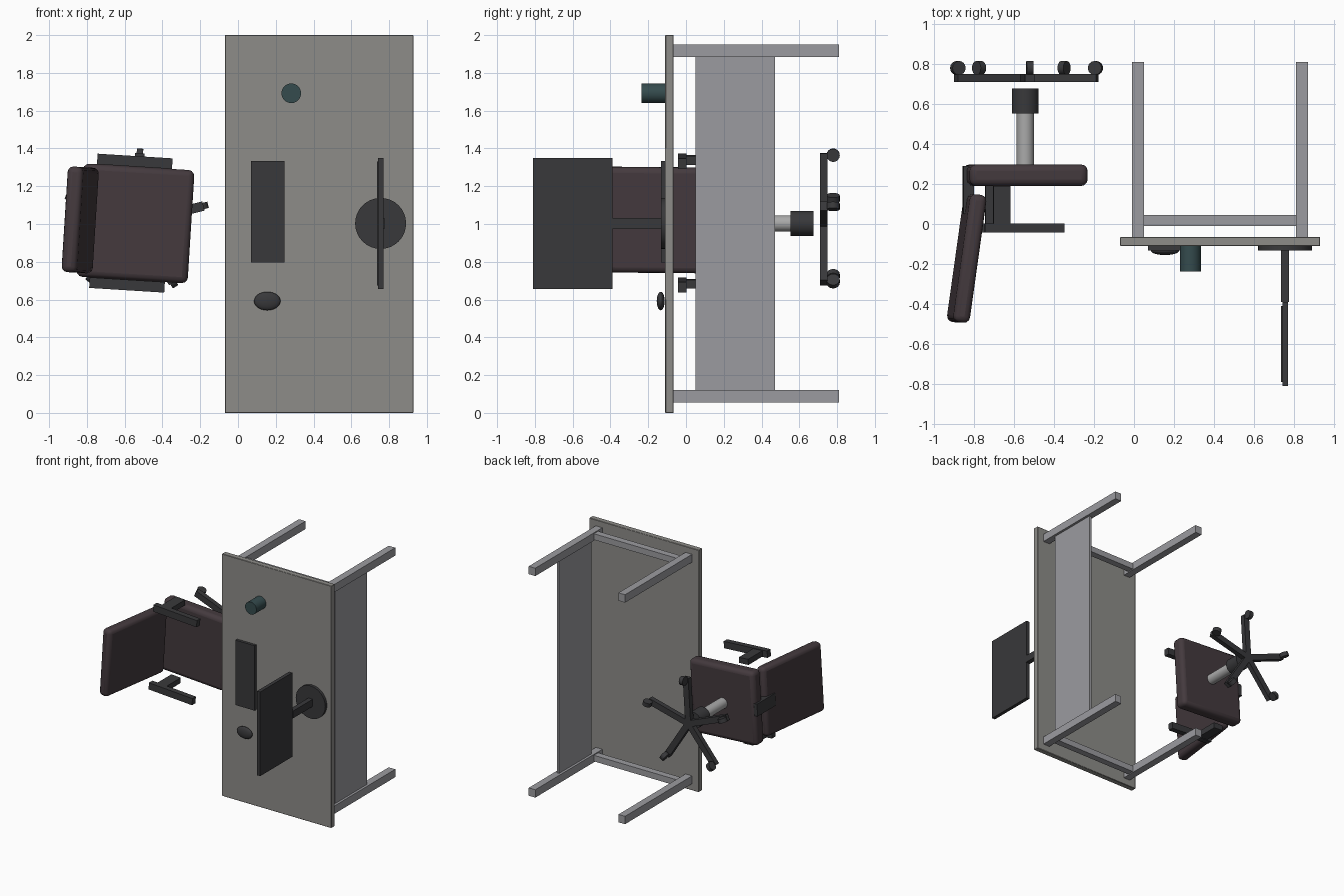
import bpy, math
from mathutils import Matrix, Vector

if "Cube" in bpy.data.objects:
    bpy.data.objects.remove(bpy.data.objects["Cube"])

# The furniture lies tipped over: its own "up" is -y, desk width runs along z.
T, R, S = Matrix.Translation, Matrix.Rotation, Matrix.Diagonal


def material(name, r, g, b):
    m = bpy.data.materials.new(name)
    m.diffuse_color = (r, g, b, 1)
    m.use_nodes = True
    m.node_tree.nodes["Principled BSDF"].inputs["Base Color"].default_value = m.diffuse_color
    return m


TOP = material("warm_grey", 0.27, 0.265, 0.25)
METAL = material("frame_metal", 0.33, 0.33, 0.35)
DARK = material("dark_plastic", 0.04, 0.04, 0.043)
CLOTH = material("upholstery", 0.058, 0.042, 0.048)
CHROME = material("bright_metal", 0.4, 0.4, 0.4)
TEAL = material("mug_glaze", 0.035, 0.07, 0.075)
I = Matrix.Identity(4)


def finish(name, mat, matrix):
    o = bpy.context.object
    o.name = name
    o.data.transform(matrix)
    o.data.materials.append(mat)
    return o


def box(name, lo, hi, mat, matrix=I, bevel=0, segments=3):
    lo, hi = Vector(lo), Vector(hi)
    bpy.ops.mesh.primitive_cube_add(size=1)
    o = finish(name, mat, matrix @ T((lo + hi) / 2) @ S((*(hi - lo), 1)))
    if bevel:
        b = o.modifiers.new("rounding", 'BEVEL')
        b.width, b.segments = bevel, segments
        bpy.ops.object.shade_smooth_by_angle(angle=math.radians(35))
    return o


def cylinder(name, center, radius, depth, mat, axis='Y', matrix=I, sides=32):
    bpy.ops.mesh.primitive_cylinder_add(vertices=sides, radius=radius, depth=depth)
    turn = R(math.pi / 2, 4, 'X') if axis == 'Y' else I
    o = finish(name, mat, matrix @ T(center) @ turn)
    bpy.ops.object.shade_smooth_by_angle(angle=math.radians(35))
    return o


# Desk
box("desk_top", (-0.07, -0.11, 0), (0.93, -0.065, 2), TOP, bevel=0.003, segments=1)
for side, z in (("lower", 0.0875), ("upper", 1.9175)):
    for end, x in (("user_side", 0.02), ("far_side", 0.84)):
        box(f"desk_leg_{side}_{end}", (x - 0.03, -0.065, z - 0.0325),
            (x + 0.03, 0.81, z + 0.0325), METAL)
    box(f"side_rail_{side}", (0.05, -0.01, z - 0.025), (0.81, 0.045, z + 0.025), METAL)
box("modesty_panel", (0.83, 0.05, 0.12), (0.85, 0.47, 1.885), METAL)

# Monitor
cylinder("monitor_base", (0.755, -0.121, 1.003), 0.135, 0.022, DARK)
box("monitor_stand", (0.735, -0.39, 0.973), (0.775, -0.13, 1.033), DARK)
box("monitor_body", (0.741, -0.81, 0.655), (0.77, -0.39, 1.35), DARK)
box("monitor_screen", (0.735, -0.79, 0.675), (0.742, -0.41, 1.33), DARK)

# Items on the desk
box("keyboard", (0.07, -0.133, 0.797), (0.245, -0.11, 1.333), DARK)
bpy.ops.mesh.primitive_uv_sphere_add(segments=24, ring_count=14, radius=1)
finish("mouse", DARK, T((0.155, -0.134, 0.592)) @ S((0.07, 0.021, 0.049, 1)))
bpy.ops.object.shade_smooth()
cylinder("mug", (0.282, -0.173, 1.692), 0.052, 0.126, TEAL)

# Chair, turned slightly about its upright axis
CHAIR = T((-0.543, 0, 1.003)) @ R(math.radians(3.6), 4, 'Y')
box("seat", (-0.295, 0.19, -0.3), (0.295, 0.297, 0.3), CLOTH, CHAIR, 0.032)
LEAN = CHAIR @ T((-0.293, -0.172, 0)) @ R(math.radians(-8), 4, 'Z')
box("backrest", (-0.042, -0.322, -0.28), (0.042, 0.322, 0.28), CLOTH, LEAN, 0.03)
box("back_bracket", (-0.312, 0.05, -0.05), (-0.26, 0.29, 0.05), DARK, CHAIR)
for side, v in (("upper", 0.328), ("lower", -0.328)):
    box(f"armrest_{side}", (-0.223, -0.042, v - 0.028), (0.175, 0.003, v + 0.028), DARK, CHAIR)
    box(f"arm_post_{side}", (-0.18, 0.003, v - 0.023), (-0.095, 0.19, v + 0.023), DARK, CHAIR)
cylinder("gas_lift", (0, 0.425, 0), 0.043, 0.26, CHROME, matrix=CHAIR)
cylinder("lift_cover", (0, 0.614, 0), 0.066, 0.124, DARK, matrix=CHAIR)

# Five-spoke base with casters
for i in range(5):
    spoke = CHAIR @ R(math.radians(72 * i), 4, 'Y')
    box(f"base_spoke_{i + 1}", (-0.025, 0.71, 0), (0.025, 0.75, 0.372), DARK, spoke)
    cylinder(f"caster_{i + 1}", (0, 0.779, 0.362), 0.035, 0.034, DARK, axis='Z',
             matrix=spoke @ T((0, 0.779, 0.362)) @ R(math.pi / 2, 4, 'Y') @ T((0, -0.779, -0.362)), sides=16)
